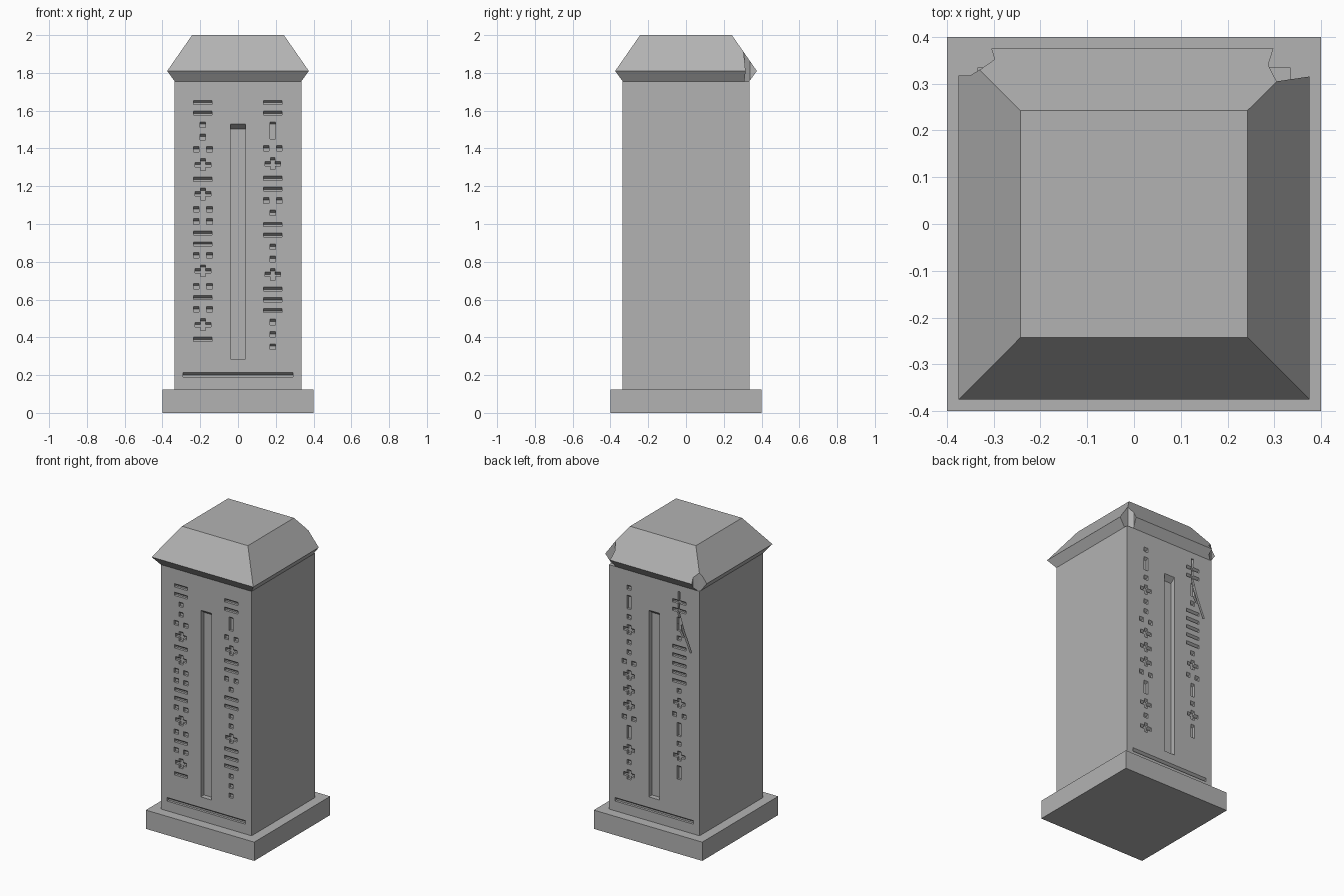
import bpy, bmesh
from math import atan2
from mathutils import Matrix, Vector

cube = bpy.data.objects.get("Cube")
if cube:
    bpy.data.objects.remove(cube, do_unlink=True)

stone = bpy.data.materials.new("grey_stone")
stone.use_nodes = True
GREY = (0.45, 0.45, 0.45, 1)
stone.diffuse_color = GREY
stone.node_tree.nodes["Principled BSDF"].inputs["Base Color"].default_value = GREY

HALF = 0.335          # half width of the shaft
SLOPE = 0.8           # fall of the slanted top of each carving


def finish(name, bm):
    bmesh.ops.recalc_face_normals(bm, faces=bm.faces)
    mesh = bpy.data.meshes.new(name)
    bm.to_mesh(mesh)
    bm.free()
    mesh.materials.append(stone)
    obj = bpy.data.objects.new(name, mesh)
    bpy.context.collection.objects.link(obj)
    return obj


def square_stack(name, rings):
    """Square tower lofted through (half width, height) rings."""
    bm = bmesh.new()
    loops = [[bm.verts.new((x * h, y * h, z)) for x, y in
              ((-1, -1), (1, -1), (1, 1), (-1, 1))] for h, z in rings]
    for low, high in zip(loops, loops[1:]):
        for i in range(4):
            j = (i + 1) % 4
            bm.faces.new((low[i], low[j], high[j], high[i]))
    bm.faces.new(loops[0])
    bm.faces.new(loops[-1])
    return finish(name, bm)


def subtract(target, cutter):
    cutter.hide_render = True
    mod = target.modifiers.new("cut", 'BOOLEAN')
    mod.operation, mod.solver, mod.object = 'DIFFERENCE', 'EXACT', cutter
    mod.use_self = True
    bpy.context.view_layer.objects.active = target
    bpy.ops.object.modifier_apply(modifier=mod.name)
    bpy.data.objects.remove(cutter, do_unlink=True)


def carve(bm, x, z, w, h, depth, back):
    """Box cutter centred at (x, z) on one face, with a slanted roof."""
    turn = -1 if back else 1
    outside = 0.02
    for v in bmesh.ops.create_cube(bm, size=1)["verts"]:
        inner = v.co.y > 0
        y = -HALF + depth if inner else -HALF - outside
        top = z + h / 2 - SLOPE * (depth if inner else -outside)
        v.co = Vector((turn * (x + v.co.x * w), turn * y,
                       top if v.co.z > 0 else z - h / 2))


def scratch(bm, path, width=0.013, depth=0.015):
    """Chain of thin slanting cuts on the back face."""
    for (x0, z0), (x1, z1) in zip(path, path[1:]):
        dx, dz = x1 - x0, z1 - z0
        size = Matrix.Diagonal((width, depth * 2, (dx * dx + dz * dz) ** 0.5 + width / 2, 1))
        spin = Matrix.Rotation(atan2(dx, dz), 4, 'Y')
        place = Matrix.Translation(((x0 + x1) / 2, -HALF, (z0 + z1) / 2))
        bmesh.ops.create_cube(bm, size=1,
                              matrix=Matrix.Rotation(3.14159265, 4, 'Z') @ place @ spin @ size)


# Glyphs: boxes as (x offset, width, height)
DOT = 0.03
GLYPHS = {
    "=": [(0, 0.098, 0.022)],
    ".": [(0, DOT, DOT)],
    ":": [(-0.035, DOT, DOT), (0.035, DOT, DOT)],
    "+": [(0, 0.026, 0.063), (0, 0.084, 0.024)],
    "|": [(0, 0.028, 0.09)],
}


def inscription(bm, text, x, gap, back):
    z = 1.655
    for sign in text:
        tall = GLYPHS[sign][0][2]
        for dx, w, h in GLYPHS[sign]:
            carve(bm, x + dx, z - tall / 2, w, h, 0.016, back)
        z -= tall + gap


# Plinth, shaft and cap
square_stack("plinth", [(0.4, 0), (0.4, 0.125)])
shaft = square_stack("shaft", [(HALF, 0.125), (HALF, 1.755)])
cap = square_stack("cap", [(HALF, 1.755), (0.375, 1.81), (0.243, 2.0)])

# Carvings on the front and back of the shaft
bm = bmesh.new()
for back in (False, True):
    carve(bm, 0, 0.907, 0.08, 1.245, 0.034, back)
    carve(bm, 0, 0.202, 0.58, 0.024, 0.016, back)
inscription(bm, "==..:+=+::==:+:=:+=", -0.186, 0.035, False)
inscription(bm, "==|:+==:.==..+===...", 0.184, 0.035, False)
inscription(bm, ".|.+..:+++:|+.+", -0.186, 0.0375, True)
inscription(bm, "==|.=====.+:|.+|", 0.184, 0.035, True)
scratch(bm, [(0.183, 1.71), (0.18, 1.57), (0.215, 1.46), (0.27, 1.33)])
scratch(bm, [(0.188, 1.54), (0.175, 1.49), (0.215, 1.42)])
subtract(shaft, finish("carving_cutter", bm))

# Broken back corners of the cap
chips = [
    [(0.30, 0.42), (0.298, 0.375), (0.287, 0.34), (0.305, 0.305), (0.42, 0.322), (0.42, 0.42)],
    [(-0.305, 0.42), (-0.305, 0.375), (-0.298, 0.352), (-0.325, 0.333), (-0.35, 0.318),
     (-0.42, 0.318), (-0.42, 0.42)],
]
for outline in chips:
    bm = bmesh.new()
    face = bm.faces.new([bm.verts.new((x, y, 1.7)) for x, y in outline])
    up = bmesh.ops.extrude_face_region(bm, geom=[face])["geom"]
    bmesh.ops.translate(bm, vec=(0, 0, 0.4),
                        verts=[g for g in up if isinstance(g, bmesh.types.BMVert)])
    subtract(cap, finish("chip_cutter", bm))
